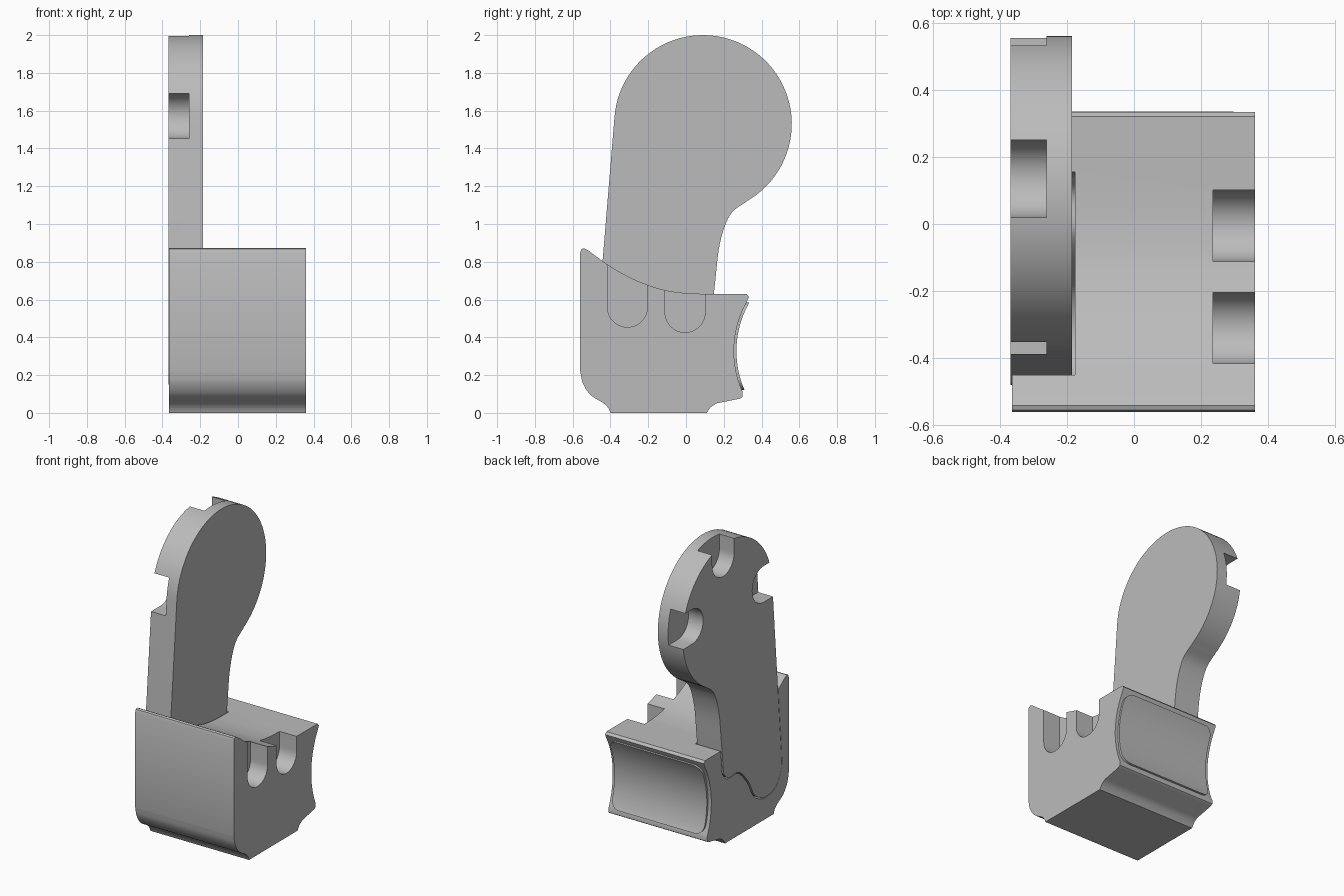
import bpy
import bmesh
from math import cos, sin, radians
from mathutils import Vector

cube = bpy.data.objects.get("Cube")
if cube:
    bpy.data.objects.remove(cube)

grey = bpy.data.materials.new("plain_grey")
grey.use_nodes = True
colour = (0.5, 0.5, 0.5, 1)
grey.diffuse_color = colour
grey.node_tree.nodes["Principled BSDF"].inputs["Base Color"].default_value = colour


def arc(cy, cz, r, start, end, steps=12):
    angles = [radians(start + (end - start) * i / steps) for i in range(steps + 1)]
    return [(cy + r * cos(a), cz + r * sin(a)) for a in angles]


def spline(points, steps=6):
    """Smooth open curve through a few points."""
    p = [Vector(q) for q in points]
    p = [2 * p[0] - p[1]] + p + [2 * p[-1] - p[-2]]
    out = []
    for a, b, c, d in zip(p, p[1:], p[2:], p[3:]):
        for i in range(steps):
            t = i / steps
            out.append(tuple(b + 0.5 * t * (c - a + t * (2 * a - 5 * b + 4 * c - d
                             + t * (3 * b - a - 3 * c + d)))))
    return out + [tuple(p[-2])]


def offset(profile, amount):
    """Grow a counter-clockwise outline outwards."""
    p = [Vector(q) for q in profile]
    out = []
    for i, q in enumerate(p):
        t = (p[(i + 1) % len(p)] - p[i - 1]).normalized()
        out.append((q.x + t.y * amount, q.y - t.x * amount))
    return out


def prism(name, profile, low, high, axis="x"):
    """Extrude an outline along x (y-z outline) or along y (x-z outline)."""
    bm = bmesh.new()
    place = (lambda a, b: (low, a, b)) if axis == "x" else (lambda a, b: (a, low, b))
    face = bm.faces.new([bm.verts.new(place(a, b)) for a, b in profile])
    ext = bmesh.ops.extrude_face_region(bm, geom=[face])
    step = Vector((high - low, 0, 0)) if axis == "x" else Vector((0, high - low, 0))
    verts = [v for v in ext["geom"] if isinstance(v, bmesh.types.BMVert)]
    bmesh.ops.translate(bm, verts=verts, vec=step)
    bmesh.ops.recalc_face_normals(bm, faces=bm.faces)
    mesh = bpy.data.meshes.new(name)
    bm.to_mesh(mesh)
    bm.free()
    obj = bpy.data.objects.new(name, mesh)
    bpy.context.collection.objects.link(obj)
    mesh.materials.append(grey)
    return obj


def cut(target, cutters):
    """Subtract the cutters, then remove them."""
    bpy.context.view_layer.objects.active = target
    for c in cutters:
        c.hide_render = True
        mod = target.modifiers.new("cut", "BOOLEAN")
        mod.operation = "DIFFERENCE"
        mod.solver = "EXACT"
        mod.object = c
        bpy.ops.object.modifier_apply(modifier=mod.name)
        bpy.data.objects.remove(c)


def slot(name, cy, cz, r, angle, low, high):
    """Round-ended slot, open in the given direction."""
    d = Vector((cos(radians(angle)), sin(radians(angle)))) * 0.5
    outline = arc(cy, cz, r, angle + 90, angle + 270, 20)
    first, last = outline[0], outline[-1]
    outline += [(last[0] + d.x, last[1] + d.y), (first[0] + d.x, first[1] + d.y)]
    return prism(name, outline, low, high)


# Arm: round head, narrow neck, foot sunk into the base
back_edge = spline([(0.14, 0.56), (0.155, 0.7), (0.18, 0.9), (0.235, 1.05), (0.33, 1.126)])
head = arc(0.09, 1.53, 0.47, -57, 176, 56)
foot = spline([(-0.475, 0.4), (-0.475, 0.28), (-0.42, 0.18), (-0.31, 0.15),
               (-0.2, 0.2), (-0.13, 0.32), (-0.03, 0.42), (0.08, 0.425), (0.13, 0.47)])
arm_outline = back_edge + head + foot
arm = prism("arm", arm_outline, -0.368, -0.185)
cut(arm, [
    slot("top_slot", 0.135, 1.9, 0.115, 90, -0.5, -0.26),
    slot("front_slot", -0.29, 1.572, 0.12, 180, -0.5, -0.26),
    slot("back_slot", 0.46, 1.575, 0.115, 0, -0.5, -0.26),
])

# Base block: hollowed back, sloping top, undercut foot
hollow = (0.787, 0.327)
base_outline = (
    [(-0.4, 0), (0.11, 0), (0.13, 0.03), (0.16, 0.05), (0.285, 0.075), (0.3, 0.085)]
    + arc(*hollow, 0.533, 204, 151.5, 24)
    + [(0.334, 0.615), (0.32, 0.63)]
    + spline([(0.1, 0.63), (0, 0.634), (-0.12, 0.652), (-0.26, 0.7),
              (-0.4, 0.775), (-0.52, 0.862)])
    + [(-0.54, 0.872), (-0.554, 0.867), (-0.56, 0.85)]
    + spline([(-0.56, 0.22), (-0.545, 0.155), (-0.505, 0.095), (-0.435, 0.05), (-0.41, 0.025)])
)
base = prism("base_block", base_outline, -0.364, 0.361)
cut(base, [
    prism("arm_pocket", offset(arm_outline, 0.008), -0.5, -0.176),
    slot("side_slot_front", -0.31, 0.56, 0.106, 90, 0.235, 0.5),
    slot("side_slot_back", -0.005, 0.532, 0.106, 90, 0.235, 0.5),
])

# Curved pad standing slightly proud of the hollow back
r = 0.06
pad_outline = []
for i, (sx, z) in enumerate([(1, 0.525), (-1, 0.525), (-1, 0.18), (1, 0.18)]):
    pad_outline += arc(sx * 0.28, z, r, i * 90, i * 90 + 90, 8)
pad = prism("back_pad", pad_outline, 0.22, 0.42, axis="y")
cut(pad, [prism("pad_hollow", arc(*hollow, 0.52, 0, 357, 119), -0.6, 0.6)])

# Smooth the rounded sides, keep edges crisp
for obj in (arm, base, pad):
    bpy.ops.object.select_all(action="DESELECT")
    obj.select_set(True)
    bpy.context.view_layer.objects.active = obj
    bpy.ops.object.shade_smooth_by_angle(angle=radians(30))
